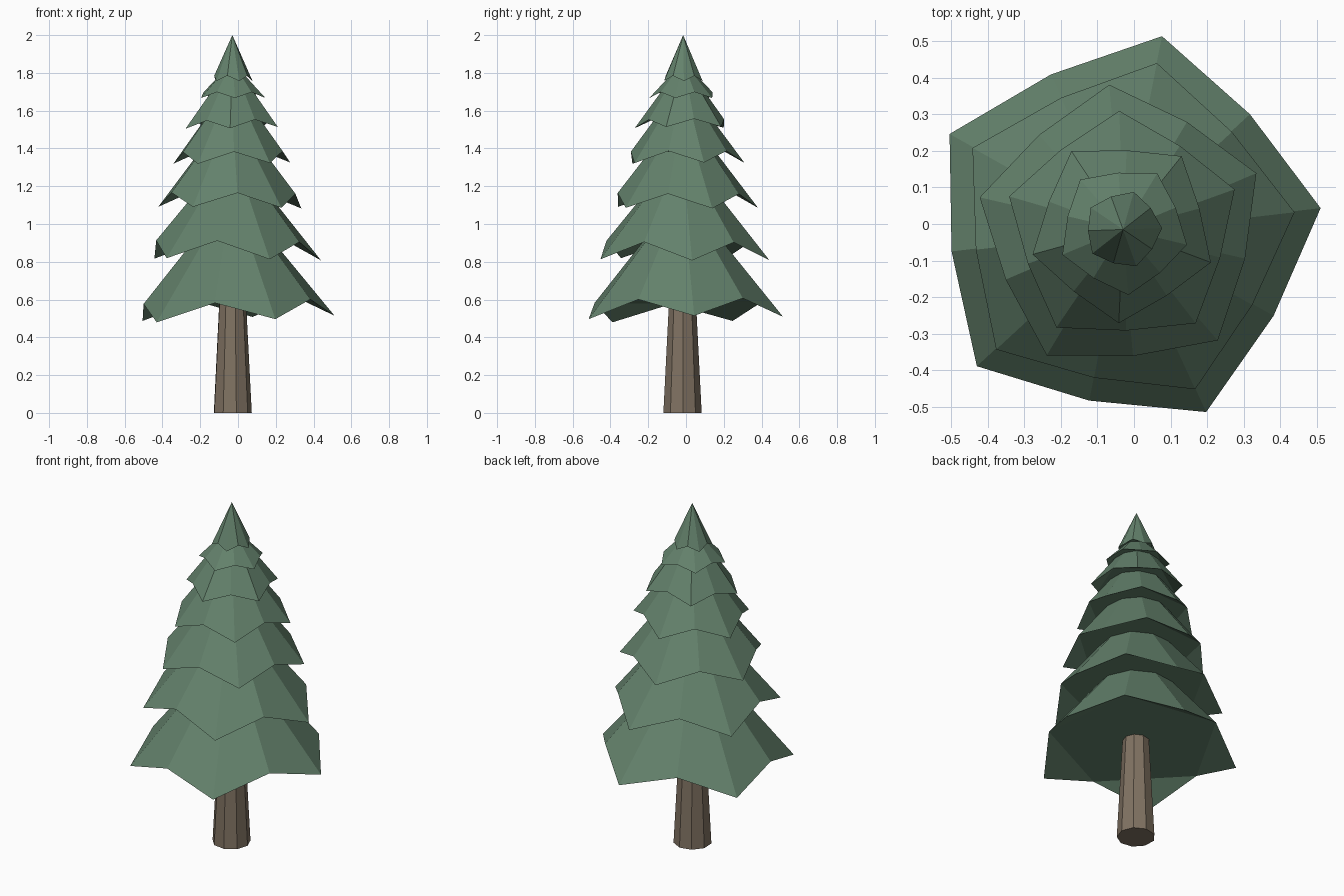
import bpy
import bmesh
from math import cos, sin, radians

cube = bpy.data.objects.get("Cube")
if cube:
    bpy.data.objects.remove(cube, do_unlink=True)

AXIS_X, AXIS_Y = -0.03, -0.015


def make_material(name, color):
    mat = bpy.data.materials.new(name)
    mat.use_nodes = True
    mat.diffuse_color = color
    mat.node_tree.nodes["Principled BSDF"].inputs["Base Color"].default_value = color
    return mat


def finish(name, bm, mat, shift=(0, 0)):
    bmesh.ops.recalc_face_normals(bm, faces=bm.faces[:])
    mesh = bpy.data.meshes.new(name)
    bm.to_mesh(mesh)
    bm.free()
    mesh.materials.append(mat)
    obj = bpy.data.objects.new(name, mesh)
    obj.location = (AXIS_X + shift[0], AXIS_Y + shift[1], 0)
    bpy.context.collection.objects.link(obj)


def ring(bm, count, start, radius_at, height_at):
    verts = []
    for i in range(count):
        a = radians(start + i * 360 / count)
        x, y = radius_at(i) * cos(a), radius_at(i) * sin(a)
        verts.append(bm.verts.new((x, y, height_at(i, x, y))))
    return verts


def branch_tier(name, mat, angle, tip_r, tip_z, notch_r, notch_z, apex_z, tilt, shift):
    """Ten-sided skirt whose rim alternates between low tips and high notches."""
    bm = bmesh.new()
    rim = ring(bm, 10, angle,
               lambda i: notch_r if i % 2 else tip_r,
               lambda i, x, y: (notch_z if i % 2 else tip_z) + tilt * (2 * x + y))
    apex = bm.verts.new((0, 0, apex_z))
    for a, b in zip(rim, rim[1:] + rim[:1]):
        bm.faces.new((a, b, apex))
    # Underside: flat centre between the notches, bent down at each tip
    bm.faces.new(rim[::-2])
    for i in range(0, 10, 2):
        bm.faces.new((rim[i + 1], rim[i], rim[i - 1]))
    finish(name, bm, mat, shift)


needles = make_material("needle green", (0.127, 0.223, 0.150, 1))
bark = make_material("bark brown", (0.216, 0.168, 0.122, 1))

# Trunk: nine-sided taper
bm = bmesh.new()
base = ring(bm, 9, 2, lambda i: 0.103, lambda i, x, y: 0)
top = ring(bm, 9, 2, lambda i: 0.071, lambda i, x, y: 0.62)
for i in range(9):
    j = (i + 1) % 9
    bm.faces.new((base[i], base[j], top[j], top[i]))
bm.faces.new(base[::-1])
bm.faces.new(top)
finish("trunk", bm, bark, (0, -0.004))

# Branch tiers, bottom to top:
# angle, tip radius, tip height, notch radius, notch height, apex height, tilt, shift
tiers = [
    (6.7, 0.545, 0.497, 0.473, 0.592, 1.17, 0.015, (0, -0.005)),
    (6.7, 0.473, 0.813, 0.406, 0.908, 1.40, -0.006, (0, -0.008)),
    (23.0, 0.40, 1.087, 0.346, 1.163, 1.61, -0.005, (-0.003, -0.002)),
    (19.8, 0.325, 1.322, 0.277, 1.384, 1.76, 0.005, (0, 0)),
    (51.4, 0.257, 1.510, 0.217, 1.552, 1.86, 0.01, (0, 0)),
    (58.6, 0.18, 1.667, 0.156, 1.698, 1.86, 0, (0, 0)),
    (2.0, 0.107, 1.757, 0.096, 1.785, 2.0, 0, (0, 0)),
]
for n, tier in enumerate(tiers, 1):
    branch_tier(f"branch_tier_{n}", needles, *tier)
